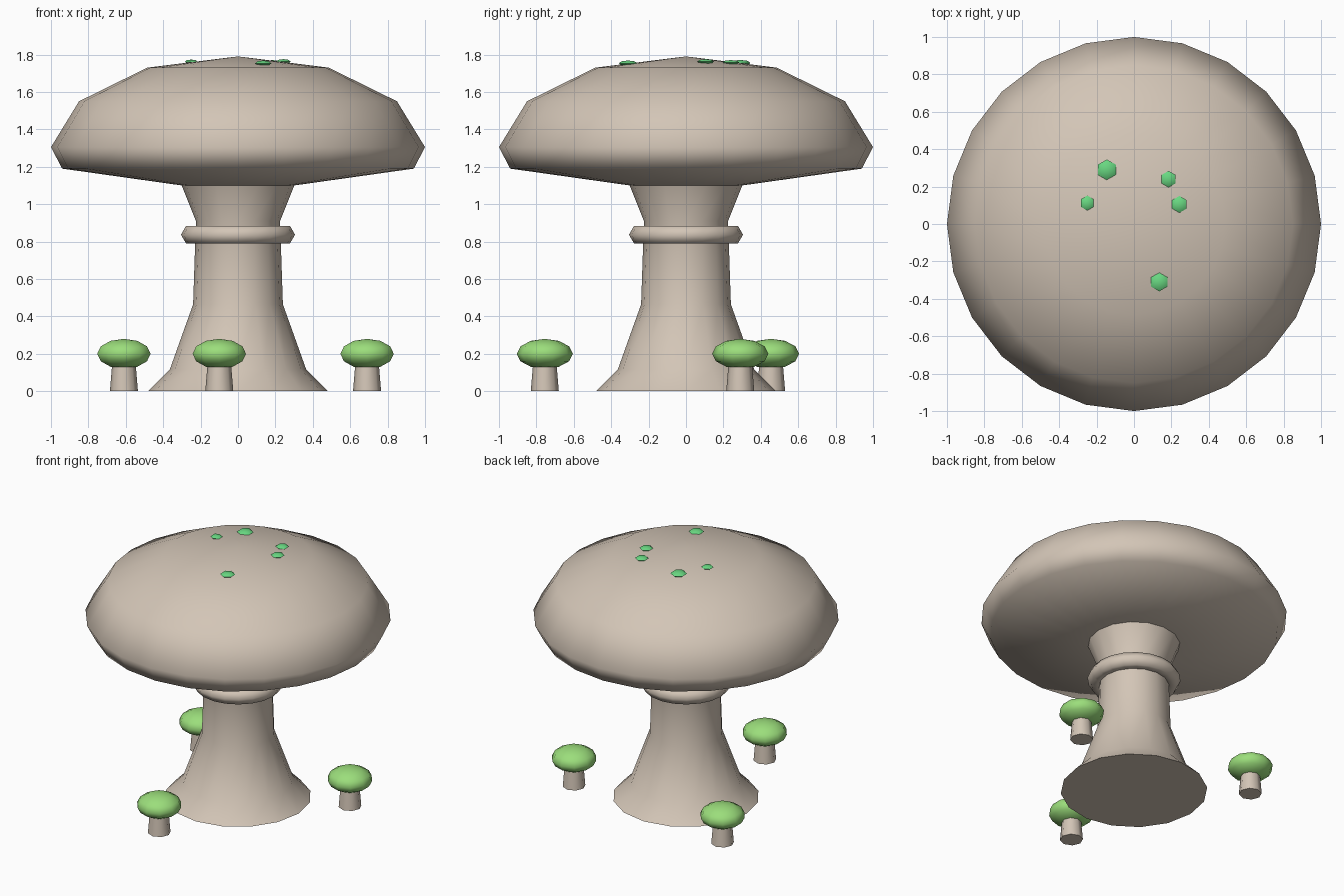
import bpy
import bmesh
from math import cos, sin, pi, radians, hypot

cube = bpy.data.objects.get("Cube")
if cube:
    bpy.data.objects.remove(cube, do_unlink=True)


def material(name, rgb):
    mat = bpy.data.materials.new(name)
    mat.use_nodes = True
    colour = (*rgb, 1.0)
    mat.diffuse_color = colour
    mat.node_tree.nodes["Principled BSDF"].inputs["Base Color"].default_value = colour
    return mat


TAN = material("tan flesh", (0.65, 0.56, 0.47))
LEAF = material("leaf green", (0.33, 0.73, 0.20))
MINT = material("mint green", (0.14, 0.68, 0.22))


def lathe(name, profile, sides, mat, at=(0, 0, 0), loop=False):
    """Spin (radius, height) points around z; a zero radius makes a pole."""
    bm = bmesh.new()
    rings = []
    for r, z in profile:
        count = sides if r > 0 else 1
        rings.append([bm.verts.new((-r * sin(2 * pi * i / sides),
                                    r * cos(2 * pi * i / sides), z))
                      for i in range(count)])
    pairs = list(zip(rings, rings[1:]))
    if loop:
        pairs.append((rings[-1], rings[0]))
    for a, b in pairs:
        for i in range(sides):
            j = (i + 1) % sides
            corners = [a[i % len(a)], a[j % len(a)], b[j % len(b)], b[i % len(b)]]
            bm.faces.new(list(dict.fromkeys(corners)))
    if not loop:
        for ring in (rings[0], rings[-1]):
            if len(ring) > 1:
                bm.faces.new(ring)
    bmesh.ops.recalc_face_normals(bm, faces=bm.faces)
    mesh = bpy.data.meshes.new(name)
    bm.to_mesh(mesh)
    bm.free()
    mesh.materials.append(mat)
    obj = bpy.data.objects.new(name, mesh)
    obj.location = at
    bpy.context.collection.objects.link(obj)
    bpy.ops.object.select_all(action="DESELECT")
    obj.select_set(True)
    bpy.context.view_layer.objects.active = obj
    bpy.ops.object.shade_smooth_by_angle(angle=radians(80))
    return obj


def ellipsoid(radius, height, steps):
    """Profile of a flattened ball from bottom pole to top pole."""
    inner = [(radius * sin(pi * k / steps), -height * cos(pi * k / steps))
             for k in range(1, steps)]
    return [(0, -height)] + inner + [(0, height)]


# Main mushroom: flared stem, collar ring and wide cap
lathe("main_stem", [(0.48, 0), (0.365, 0.115), (0.24, 0.465), (0.225, 0.91),
                    (0.305, 1.11)], 16, TAN)
lathe("stem_ring", [(0.25 + 0.055 * cos(k * pi / 3), 0.837 + 0.055 * sin(k * pi / 3))
                    for k in range(6)], 20, TAN, loop=True)
lathe("main_cap", [(0, 1.095), (0.30, 1.10), (0.94, 1.19), (1.0, 1.305),
                   (0.85, 1.55), (0.485, 1.73), (0, 1.79)], 24, TAN)

# Spots lying on the top of the cap
spots = [(-0.145, 0.29, 0.055), (-0.25, 0.112, 0.040), (0.185, 0.24, 0.044),
         (0.243, 0.105, 0.045), (0.135, -0.31, 0.050)]
for n, (x, y, r) in enumerate(spots, 1):
    z = 1.795 - 0.124 * hypot(x, y)
    lathe(f"cap_spot_{n}", ellipsoid(r, 0.3 * r, 4), 6, MINT, (x, y, z))

# Small mushrooms around the base
for n, (x, y) in enumerate([(-0.61, 0.455), (0.69, 0.29), (-0.10, -0.755)], 1):
    lathe(f"small_stem_{n}", [(0.075, 0), (0.06, 0.18)], 8, TAN, (x, y, 0))
    lathe(f"small_cap_{n}", ellipsoid(0.15, 0.08, 6), 10, LEAF, (x, y, 0.2))
